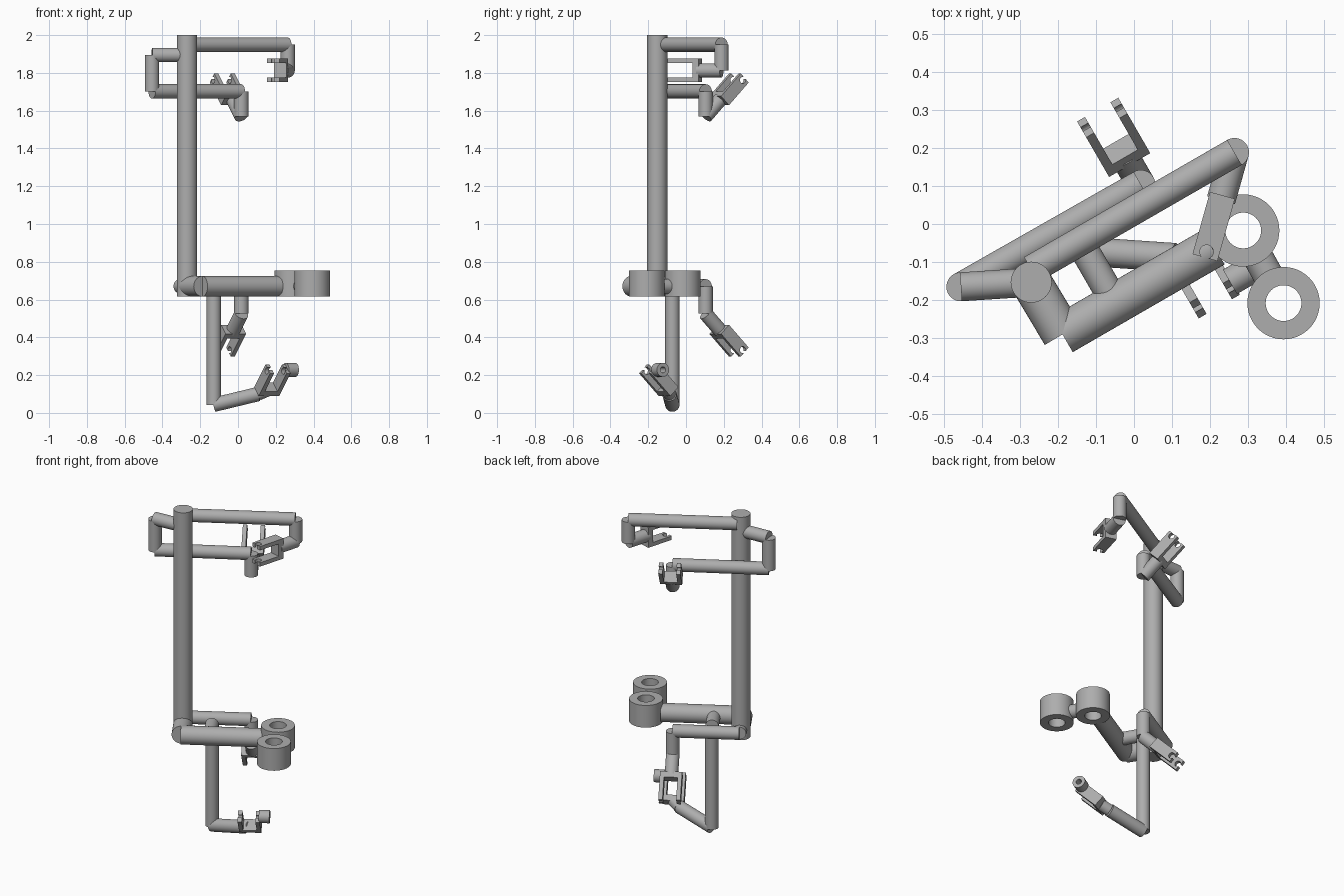
import bpy, bmesh, math
from mathutils import Vector, Matrix

cube = bpy.data.objects.get("Cube")
if cube:
    bpy.data.objects.remove(cube, do_unlink=True)

grey = bpy.data.materials.new("plain grey")
grey.use_nodes = True
COLOUR = (0.42, 0.42, 0.42, 1)
grey.diffuse_color = COLOUR
grey.node_tree.nodes["Principled BSDF"].inputs["Base Color"].default_value = COLOUR

PIPE, THICK = 0.038, 0.054
ALONG = Vector((math.cos(math.radians(30)), 0.5, 0))    # direction of the long arms
ACROSS = Vector((-0.5, math.cos(math.radians(30)), 0))  # horizontal, square to them
UP = Vector((0, 0, 1))


def finish(name, bm, matrix=Matrix()):
    bmesh.ops.recalc_face_normals(bm, faces=bm.faces)
    mesh = bpy.data.meshes.new(name)
    bm.to_mesh(mesh)
    bm.free()
    mesh.materials.append(grey)
    obj = bpy.data.objects.new(name, mesh)
    bpy.context.collection.objects.link(obj)
    obj.matrix_world = matrix
    bpy.ops.object.select_all(action="DESELECT")
    obj.select_set(True)
    bpy.context.view_layer.objects.active = obj
    bpy.ops.object.shade_smooth_by_angle(angle=math.radians(35))
    return obj


def rod(name, start, end, radius=PIPE):
    start, end = Vector(start), Vector(end)
    bm = bmesh.new()
    bmesh.ops.create_cone(bm, cap_ends=True, segments=40, radius1=radius,
                          radius2=radius, depth=(end - start).length)
    turn = (end - start).to_track_quat("Z", "Y").to_matrix().to_4x4()
    finish(name, bm, Matrix.Translation((start + end) / 2) @ turn)


def tube(name, centre, axis, outer, inner, length):
    bm = bmesh.new()
    n, h = 48, length / 2
    loops = []
    for r, z in ((outer, -h), (outer, h), (inner, h), (inner, -h)):
        loops.append([bm.verts.new((r * math.cos(math.tau * i / n),
                                    r * math.sin(math.tau * i / n), z)) for i in range(n)])
    for k in range(4):
        a, b = loops[k], loops[(k + 1) % 4]
        for i in range(n):
            j = (i + 1) % n
            bm.faces.new((a[i], a[j], b[j], b[i]))
    turn = Vector(axis).to_track_quat("Z", "Y").to_matrix().to_4x4()
    finish(name, bm, Matrix.Translation(centre) @ turn)


def fork(name, base, direction, span):
    """Clip with two tines; local x runs to the tips, y is the width, z the span."""
    length, width, gap, tine, plate = 0.17, 0.068, 0.125, 0.024, 0.034
    hole, inset = 0.018, 0.016
    bm = bmesh.new()

    def slab(outline, z0, z1):
        face = bm.faces.new([bm.verts.new((x, y, z0)) for x, y in outline])
        out = bmesh.ops.extrude_face_region(bm, geom=[face], use_keep_orig=True)
        verts = [g for g in out["geom"] if isinstance(g, bmesh.types.BMVert)]
        bmesh.ops.translate(bm, verts=verts, vec=(0, 0, z1 - z0))

    # tine outline with a round snap slot open at the tip
    w = width / 2
    mouth = math.acos(inset / hole)
    arc = []
    for i in range(17):
        a = mouth + (math.tau - 2 * mouth) * i / 16
        arc.append((length - inset + hole * math.cos(a), hole * math.sin(a)))
    outline = [(0, w)] + [(length, w)] + arc + [(length, -w), (0, -w)]
    for side in (-1, 1):
        slab(outline, side * (gap / 2 - tine), side * gap / 2)
    # base plate between the tines
    z = gap / 2 - tine
    slab([(0, w), (plate, w), (plate, -w), (0, -w)], -z, z)

    x, s = Vector(direction).normalized(), Vector(span).normalized()
    turn = Matrix((x, s.cross(x), s)).transposed().to_4x4()
    finish(name, bm, Matrix.Translation(base) @ turn)


def clip(name, pivot, direction, span):
    """Short stem from an elbow, carrying a fork."""
    pivot, d = Vector(pivot), Vector(direction).normalized()
    rod(name + "_stem", pivot, pivot + d * 0.13)
    fork(name + "_fork", pivot + d * 0.117, d, span)


# Main column
rod("column", (-0.27, -0.153, 0.615), (-0.27, -0.153, 2), THICK)

# Top arm, drop and level clip
rod("top_arm", (-0.27, -0.12, 1.949), (0.264, 0.188, 1.949))
rod("top_drop", (0.264, 0.188, 1.949), (0.264, 0.188, 1.813))
clip("top", (0.264, 0.188, 1.813), (-0.27, -0.963, 0), UP)

# Upper arm, cranked round the column
rod("upper_crank", (-0.27, -0.153, 1.895), (-0.455, -0.165, 1.895))
rod("upper_crank_drop", (-0.455, -0.165, 1.895), (-0.455, -0.165, 1.702))
rod("upper_arm", (-0.455, -0.165, 1.702), (0.018, 0.104, 1.702))
rod("upper_drop", (0.018, 0.104, 1.702), (0.018, 0.104, 1.57))
clip("upper", (0.018, 0.104, 1.57), ACROSS + UP, ALONG)

# Lower rear arm
rod("rear_crank", (-0.27, -0.153, 0.67), (-0.308, -0.084, 0.67))
rod("rear_arm", (-0.308, -0.084, 0.67), (0.018, 0.104, 0.67))
rod("rear_drop", (0.018, 0.104, 0.67), (0.018, 0.104, 0.525))
clip("rear", (0.018, 0.104, 0.525), ACROSS - UP, ALONG)

# Thick front arm with two rings
corner = Vector((-0.188, -0.29, 0.67))
ring_a, ring_b = Vector((0.287, -0.017, 0.684)), Vector((0.393, -0.208, 0.684))
rod("front_crank", (-0.27, -0.153, 0.67), corner, THICK)
rod("front_arm", corner, corner + ALONG * 0.461, THICK)
for name, centre in (("inner_ring", ring_a), ("outer_ring", ring_b)):
    tube(name, centre, UP, 0.095, 0.047, 0.138)
link = (ring_b - ring_a).normalized() * 0.08
low = Vector((0, 0, -0.014))
rod("ring_link", ring_a + link + low, ring_b - link + low, 0.04)

# Hanging post, foot arm and foot clip
rod("post_stub", (-0.128, -0.072, 0.67), (-0.05, -0.207, 0.67))
rod("post", (-0.128, -0.072, 0.67), (-0.128, -0.072, 0.043))
rod("foot_arm", (-0.128, -0.072, 0.043), (0.108, -0.088, 0.1))
rod("foot_stem", (0.108, -0.088, 0.1), (0.16, -0.1, 0.122), 0.034)
fork("foot_fork", (0.152, -0.092, 0.113), UP - ACROSS, ALONG)
tube("foot_sleeve", Vector((0.278, -0.137, 0.228)), ALONG, 0.037, 0.016, 0.06)
